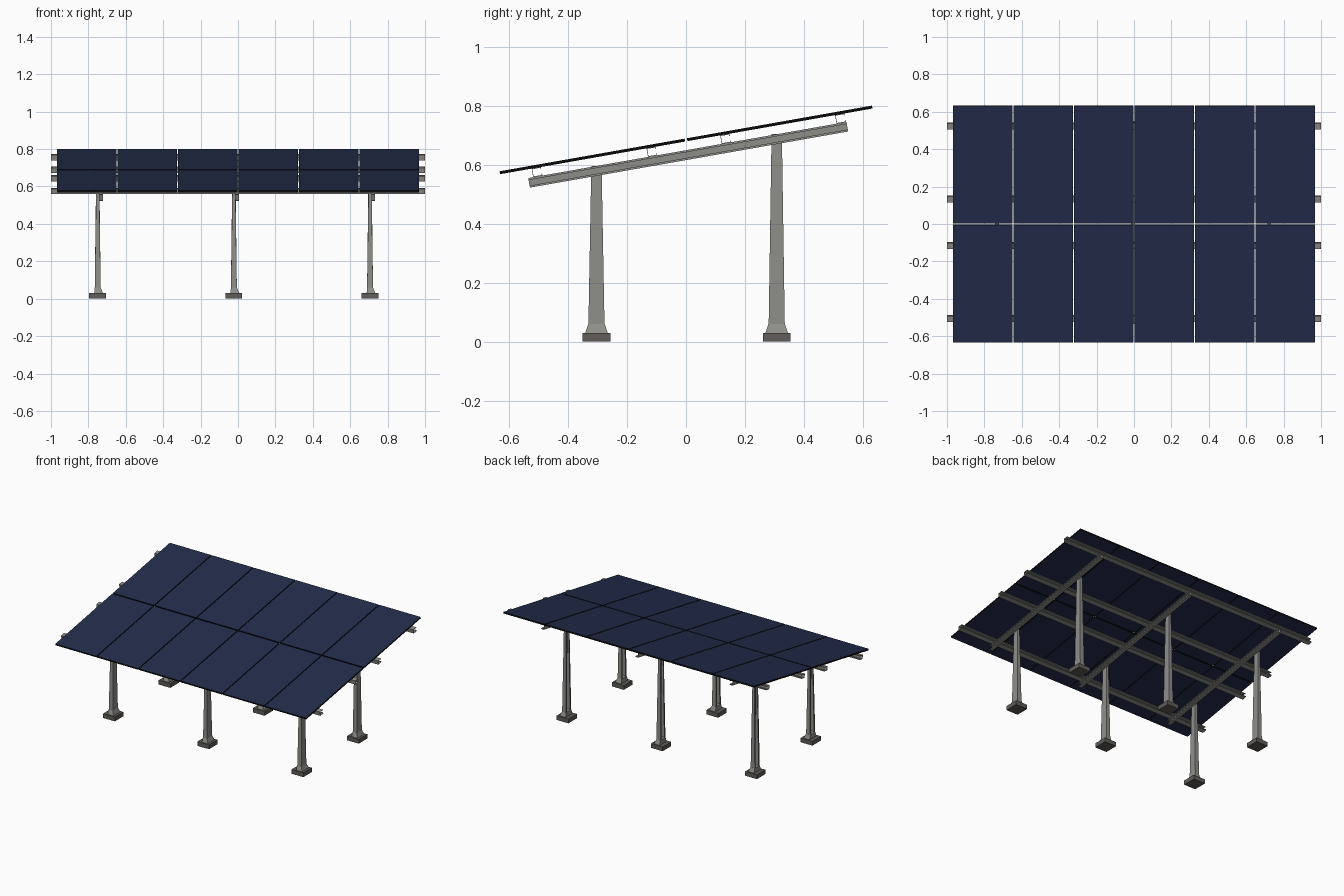
import bpy, bmesh, math
from mathutils import Vector

cube = bpy.data.objects.get("Cube")
if cube:
    bpy.data.objects.remove(cube, do_unlink=True)


def material(name, rgb, rough=0.6):
    m = bpy.data.materials.new(name)
    m.use_nodes = True
    m.diffuse_color = (*rgb, 1)
    bsdf = next(n for n in m.node_tree.nodes if n.type == 'BSDF_PRINCIPLED')
    bsdf.inputs["Base Color"].default_value = (*rgb, 1)
    bsdf.inputs["Roughness"].default_value = rough
    return m


CELL = material("panel_navy", (0.017, 0.026, 0.07))
FRAME = material("frame_black", (0.003, 0.003, 0.003))
STEEL = material("steel_grey", (0.27, 0.27, 0.255))
CONCRETE = material("footing_grey", (0.115, 0.107, 0.098))

# Tilted frame of the array: s runs up the slope, n is its normal
TILT = math.radians(10)
CENTRE = Vector((0, 0, 0.685))
UP = Vector((0, math.cos(TILT), math.sin(TILT)))
NORMAL = Vector((0, -math.sin(TILT), math.cos(TILT)))


def tilted(x, s, n):
    return CENTRE + Vector((x, 0, 0)) + UP * s + NORMAL * n


def loft(name, rings, *mats):
    """Join matching rings of points into a closed solid."""
    bm = bmesh.new()
    loops = [[bm.verts.new(p) for p in ring] for ring in rings]
    count = len(loops[0])
    for a, b in zip(loops, loops[1:]):
        for i in range(count):
            j = (i + 1) % count
            bm.faces.new((a[i], a[j], b[j], b[i]))
    bm.faces.new(loops[0][::-1])
    bm.faces.new(loops[-1])
    bmesh.ops.recalc_face_normals(bm, faces=bm.faces)
    mesh = bpy.data.meshes.new(name)
    bm.to_mesh(mesh)
    bm.free()
    for m in mats:
        mesh.materials.append(m)
    obj = bpy.data.objects.new(name, mesh)
    bpy.context.collection.objects.link(obj)
    return obj


def rect(x0, x1, y0, y1):
    return [(x0, y0), (x1, y0), (x1, y1), (x0, y1)]


def lipped_channel(depth, height, lip, t=0.002):
    """C outline: web at 0, flanges reaching to depth, centred on height."""
    h = height / 2
    half = [(depth - t, h - lip), (depth, h - lip), (depth, h), (0, h)]
    inner = [(t, h - t), (depth - t, h - t)]
    mirror = lambda pts: [(a, -b) for a, b in reversed(pts)]
    return half + mirror(half) + mirror(inner) + inner[:1] + inner[1:]


# Solar panels: six columns, two rows, navy faces with black edges
COLS, PITCH, WIDTH, LENGTH, GAP = 6, 0.3238, 0.318, 0.638, 0.004
for col in range(COLS):
    cx = (col - (COLS - 1) / 2) * PITCH
    for row, s0 in (("lower", -GAP - LENGTH), ("upper", GAP)):
        outline = rect(cx - WIDTH / 2, cx + WIDTH / 2, s0, s0 + LENGTH)
        panel = loft(f"{row}_panel_{col + 1}",
                     [[tilted(x, s, n) for x, s in outline] for n in (-0.005, 0.005)],
                     CELL, FRAME)
        for face in panel.data.polygons:
            face.material_index = 0 if abs(face.normal.dot(NORMAL)) > 0.9 else 1

# Purlins: channels along x, open towards the back
PURLIN_D, PURLIN_H = 0.032, 0.029
section = lipped_channel(PURLIN_D, PURLIN_H, 0.007)
for i, s in enumerate((-0.517, -0.121, 0.133, 0.529)):
    loft(f"purlin_{i + 1}",
         [[tilted(x, s - PURLIN_D / 2 + a, -0.0198 + b) for a, b in section]
          for x in (-1, 1)], STEEL)

# Three bays, each with a rafter and two posts
RAFTER_N = -0.051
rafter_section = lipped_channel(0.02, 0.033, 0.007)
for bay, name in ((-1, "right"), (0, "middle"), (1, "left")):
    bx = bay * 0.728
    loft(f"{name}_rafter",
         [[tilted(bx - 0.015 + a, s, RAFTER_N + b) for a, b in rafter_section]
          for s in (-0.55, 0.547)], STEEL)

    for end, py, top in (("front", -0.304, 0.597), ("back", 0.308, 0.705)):
        label = f"{name}_{end}"
        # concrete footing
        pad = rect(bx - 0.068, bx + 0.022, py - 0.047, py + 0.047)
        loft(f"{label}_footing", [[(x, y, z) for x, y in pad] for z in (0, 0.03)], CONCRETE)
        # flared shoe
        low = rect(bx - 0.04, bx + 0.006, py - 0.038, py + 0.038)
        high = rect(bx - 0.038, bx - 0.006, py - 0.028, py + 0.028)
        loft(f"{label}_shoe",
             [[(x, y, 0.03) for x, y in low], [(x, y, 0.06) for x, y in high]], STEEL)
        # tapered post, web against the rafter
        rings = []
        for z, web, depth, height in ((0.05, -0.006, 0.032, 0.055),
                                      (top, -0.014, 0.016, 0.035)):
            rings.append([(bx + web - a, py + b, z)
                          for a, b in lipped_channel(depth, height, height / 5)])
        loft(f"{label}_post", rings, STEEL)
        # bolt through rafter web and post
        s = py / math.cos(TILT)
        c = tilted(bx, s, RAFTER_N)
        ring = [(0.005 * math.cos(k * math.pi / 3), 0.005 * math.sin(k * math.pi / 3))
                for k in range(6)]
        loft(f"{label}_bolt",
             [[(bx + x, py + a, c.z + b) for a, b in ring] for x in (-0.02, -0.009)], STEEL)
